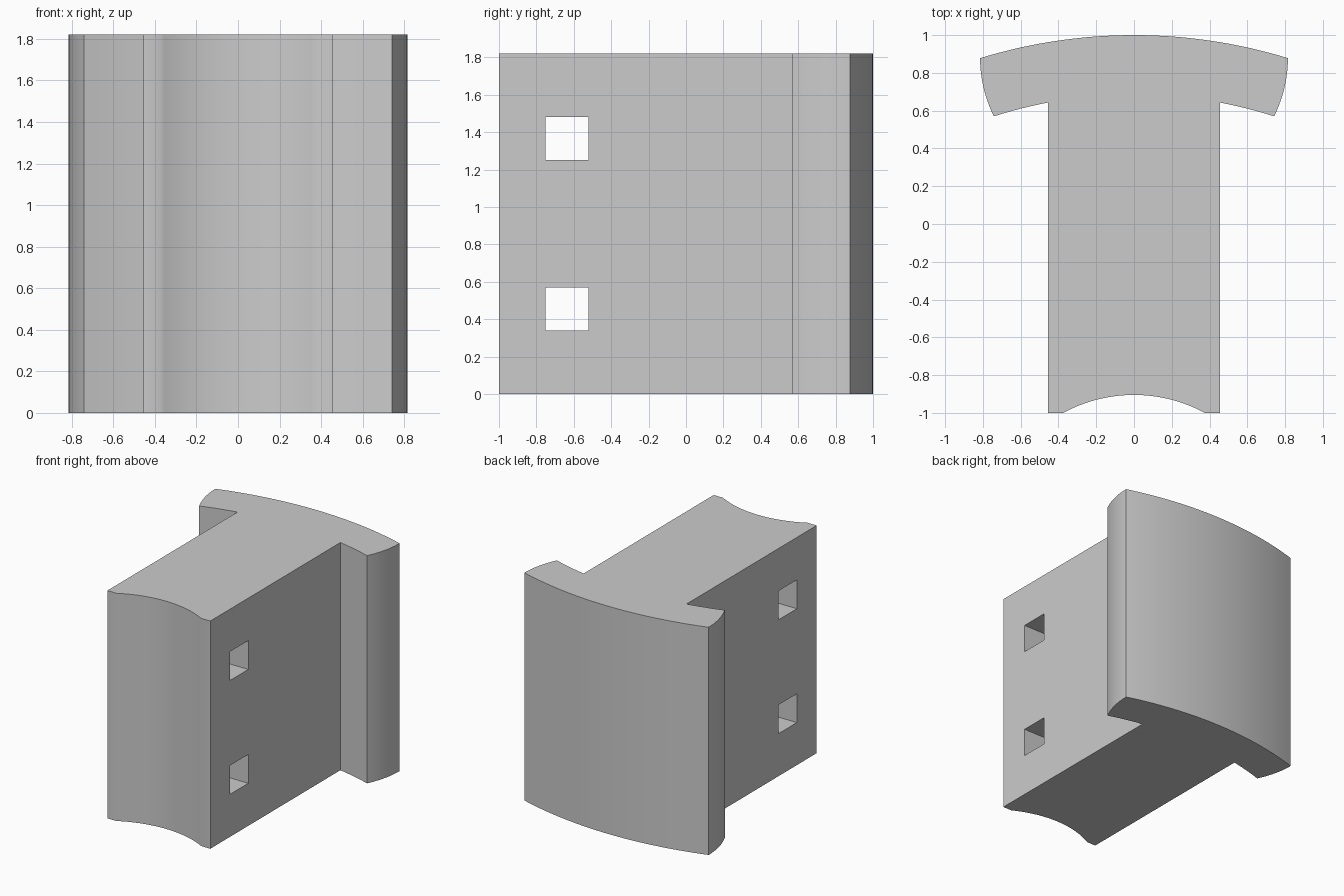
import bpy, bmesh, math
from mathutils import Vector

cube = bpy.data.objects.get("Cube")
if cube:
    bpy.data.objects.remove(cube, do_unlink=True)

HEIGHT = 1.82


def arc(start, end, rise, steps):
    """Circular arc from start to end, bulging to the right of travel by rise."""
    a, b = Vector(start), Vector(end)
    chord = b - a
    half = chord.length / 2
    along = chord.normalized()
    right = Vector((along.y, -along.x))
    radius = (half * half + rise * rise) / (2 * abs(rise))
    sign = math.copysign(1, rise)
    centre = (a + b) / 2 + right * (rise - sign * radius)
    sweep = math.asin(half / radius)
    points = []
    for i in range(steps + 1):
        t = sweep * (2 * i / steps - 1)
        points.append(centre + along * radius * math.sin(t)
                      + right * sign * radius * math.cos(t))
    return points


def mirrored(points):
    return [Vector((-p.x, p.y)) for p in reversed(points)]


# Outline: flat front lips, concave front, straight web, curved flange
right_side = [Vector((0.455, -1))]
right_side += arc((0.455, 0.643), (0.742, 0.57), -0.0045, 6)
right_side += arc((0.742, 0.57), (0.815, 0.878), 0.018, 10)[1:]
back = arc((0.815, 0.878), (-0.815, 0.878), 0.122, 40)[1:-1]
front = arc((-0.375, -1), (0.375, -1), -0.095, 32)
outline = right_side + back + mirrored(right_side) + front

# Extruded block
bm = bmesh.new()
base = bm.faces.new([bm.verts.new((p.x, p.y, 0)) for p in outline])
top = bmesh.ops.extrude_face_region(bm, geom=[base])
bmesh.ops.translate(bm, vec=(0, 0, HEIGHT),
                    verts=[v for v in top["geom"] if isinstance(v, bmesh.types.BMVert)])
bmesh.ops.recalc_face_normals(bm, faces=bm.faces)
mesh = bpy.data.meshes.new("flanged_block")
bm.to_mesh(mesh)
bm.free()
block = bpy.data.objects.new("flanged_block", mesh)
bpy.context.collection.objects.link(block)

# Plain grey
grey = bpy.data.materials.new("plain_grey")
grey.use_nodes = True
colour = (0.6, 0.6, 0.6, 1)
grey.diffuse_color = colour
grey.node_tree.nodes["Principled BSDF"].inputs["Base Color"].default_value = colour
mesh.materials.append(grey)

# Two square holes through the web
for z in (0.455, 1.365):
    bpy.ops.mesh.primitive_cube_add(size=1, location=(0, -0.635, z))
    cutter = bpy.context.object
    cutter.name = "hole_cutter"
    cutter.scale = (1.2, 0.23, 0.23)
    cutter.hide_render = True
    cutter.data.materials.append(grey)
    bpy.context.view_layer.objects.active = block
    cut = block.modifiers.new("square_hole", "BOOLEAN")
    cut.operation = "DIFFERENCE"
    cut.solver = "EXACT"
    cut.object = cutter
    bpy.ops.object.modifier_apply(modifier=cut.name)
    bpy.data.objects.remove(cutter, do_unlink=True)

# Smooth the curved walls, keep the corners sharp
bpy.ops.object.select_all(action="DESELECT")
block.select_set(True)
bpy.context.view_layer.objects.active = block
bpy.ops.object.shade_smooth_by_angle(angle=math.radians(30))
